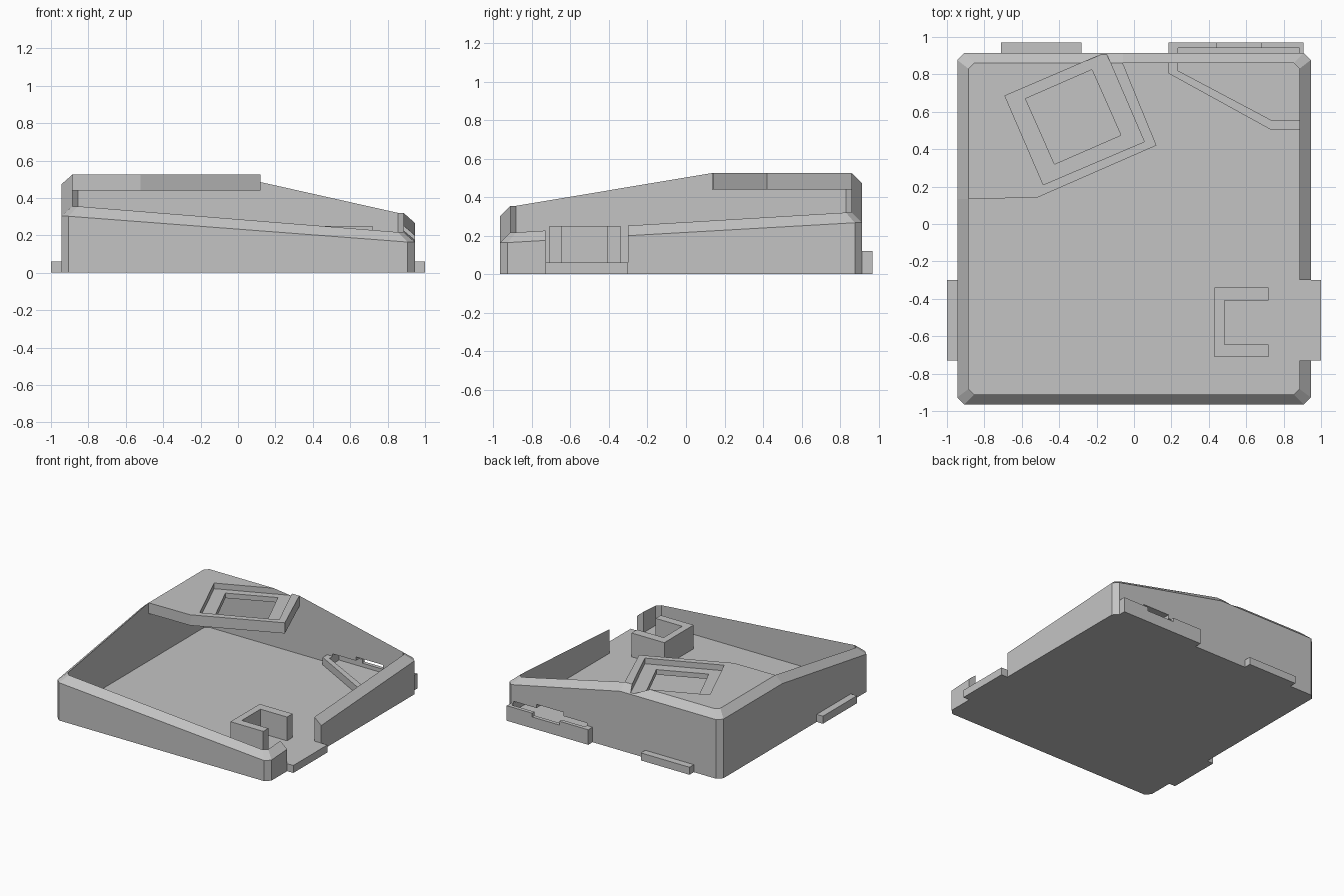
import bpy
import bmesh

if "Cube" in bpy.data.objects:
    bpy.data.objects.remove(bpy.data.objects["Cube"], do_unlink=True)

grey = bpy.data.materials.new("plain grey")
grey.use_nodes = True
COLOUR = (0.55, 0.55, 0.55, 1)
grey.diffuse_color = COLOUR
grey.node_tree.nodes["Principled BSDF"].inputs["Base Color"].default_value = COLOUR

FLOOR = 0.06


def finish(name, bm):
    bmesh.ops.recalc_face_normals(bm, faces=bm.faces)
    mesh = bpy.data.meshes.new(name)
    bm.to_mesh(mesh)
    bm.free()
    mesh.materials.append(grey)
    obj = bpy.data.objects.new(name, mesh)
    bpy.context.collection.objects.link(obj)
    return obj


def loft(name, rings):
    """Skin a stack of equal rings and cap both ends."""
    bm = bmesh.new()
    loops = [[bm.verts.new(p) for p in ring] for ring in rings]
    n = len(loops[0])
    for low, high in zip(loops, loops[1:]):
        for i in range(n):
            j = (i + 1) % n
            bm.faces.new((low[i], low[j], high[j], high[i]))
    bm.faces.new(loops[0][::-1])
    bm.faces.new(loops[-1])
    return finish(name, bm)


def prism(name, outline, z0, z1):
    return loft(name, [[(x, y, z) for x, y in outline] for z in (z0, z1)])


def box(name, x0, x1, y0, y1, z0, z1):
    return prism(name, [(x0, y0), (x1, y0), (x1, y1), (x0, y1)], z0, z1)


def cut(targets, cutter):
    for obj in targets:
        mod = obj.modifiers.new("cut", "BOOLEAN")
        mod.operation = "DIFFERENCE"
        mod.solver = "EXACT"
        mod.object = cutter
        bpy.context.view_layer.objects.active = obj
        bpy.ops.object.modifier_apply(modifier=mod.name)
    bpy.data.objects.remove(cutter, do_unlink=True)


def outline(x, front, back, c):
    """Chamfered rectangle with extra points where the rim changes slope."""
    return [(-x + c, front), (x - c, front), (x, front + c), (x, back - c),
            (x - c, back), (-0.06, back), (-x + c, back), (-x, back - c),
            (-x, 0.135), (-x, front + c)]


# Tray: floor and walls with a bevelled, sloping rim
outer = outline(0.945, -0.965, 0.915, 0.038)
inner = outline(0.885, -0.912, 0.86, 0.03)
TOP = 0.525
rim = [0.355, 0.217, 0.217, 0.32, 0.32, TOP, TOP, TOP, TOP, 0.355]
tray = loft("tray", [
    [(x, y, 0) for x, y in outer],
    [(x, y, z - 0.053) for (x, y), z in zip(outer, rim)],
    [(x, y, z) for (x, y), z in zip(inner, rim)],
    [(x, y, FLOOR) for x, y in inner],
])

# Raised corner deck
deck = prism("corner_deck", [(-0.885, 0.135), (-0.52, 0.14), (0.12, 0.42),
                             (-0.06, 0.86), (-0.855, 0.86), (-0.885, 0.83)],
             0.44, TOP)

# Mounting tabs around the base
for name, side in (("left_tab", 1), ("right_tab", -1)):
    x0, x1 = sorted((side * 0.945, side))
    box(name, x0, x1, -0.73, -0.30, 0, FLOOR)
box("back_tab", -0.71, -0.28, 0.915, 0.97, 0, FLOOR)
port_tab = box("port_tab", 0.185, 0.905, 0.915, 0.97, 0, 0.12)

# Angled bracket behind the port
bracket = prism("port_bracket", [(0.185, 0.86), (0.185, 0.805), (0.73, 0.505),
                                 (0.885, 0.505), (0.885, 0.83), (0.855, 0.86)],
                FLOOR, 0.12)

# U-shaped holder
prism("u_holder", [(0.43, -0.71), (0.72, -0.71), (0.72, -0.645), (0.485, -0.645),
                   (0.485, -0.41), (0.72, -0.41), (0.72, -0.34), (0.43, -0.34)],
      FLOOR, 0.25)

# Side wall opening
cut([tray], box("side_cutter", 0.8, 1.1, -0.73, -0.30, FLOOR, 1))

# Tilted recess and square opening in the deck
cut([tray, deck], prism("recess_cutter", [(-0.69, 0.685), (-0.485, 0.21),
                                          (0.055, 0.44), (-0.15, 0.917)], 0.48, 1))
cut([deck], prism("window_cutter", [(-0.58, 0.67), (-0.425, 0.32),
                                    (-0.07, 0.475), (-0.225, 0.825)], 0.3, 1))

# Board pocket and port opening through the back wall
cut([tray, bracket, port_tab],
    prism("pocket_cutter", [(0.235, 0.94), (0.235, 0.82), (0.735, 0.555),
                            (0.884, 0.555), (0.884, 0.94)], FLOOR, 0.14))
cut([tray, port_tab], box("port_cutter", 0.44, 0.68, 0.8, 1.1, 0.09, 0.17))
